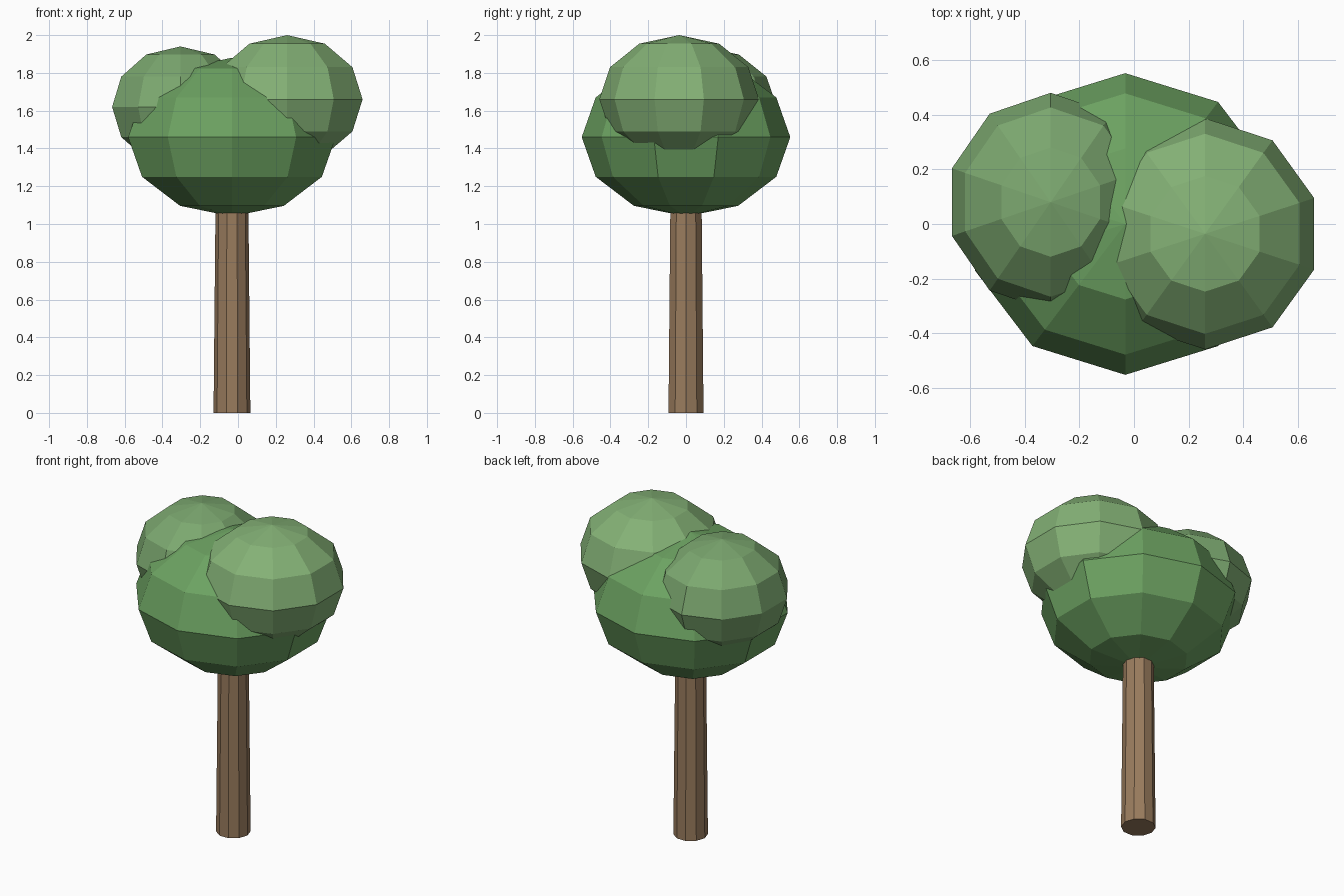
import bpy

if "Cube" in bpy.data.objects:
    bpy.data.objects.remove(bpy.data.objects["Cube"])

def paint(obj, name, rgb):
    mat = bpy.data.materials.get(name) or bpy.data.materials.new(name)
    mat.diffuse_color = (*rgb, 1)
    mat.use_nodes = True
    mat.node_tree.nodes["Principled BSDF"].inputs["Base Color"].default_value = mat.diffuse_color
    obj.data.materials.append(mat)

# Trunk: tapered ten-sided column, sunk into the canopy
HEIGHT = 1.2
bpy.ops.mesh.primitive_cone_add(vertices=10, radius1=0.0975, radius2=0.086,
                                depth=HEIGHT, location=(-0.032, 0, HEIGHT / 2),
                                rotation=(0, 0, 1.5707963))
trunk = bpy.context.object
trunk.name = "trunk"
paint(trunk, "bark", (0.32, 0.20, 0.11))

# Canopy: overlapping low-poly foliage clumps (name, centre, radii, colour)
clumps = [
    ("main_foliage", (-0.032, 0, 1.46), (0.578, 0.552, 0.42), "dark_leaves", (0.15, 0.36, 0.12)),
    ("right_foliage", (0.26, -0.036, 1.66), (0.42, 0.423, 0.34), "light_leaves", (0.23, 0.44, 0.18)),
    ("left_foliage", (-0.305, 0.08, 1.62), (0.38, 0.40, 0.32), "mid_leaves", (0.20, 0.39, 0.16)),
]
for name, centre, radii, mat_name, rgb in clumps:
    bpy.ops.mesh.primitive_uv_sphere_add(segments=10, ring_count=6, radius=1, location=centre)
    clump = bpy.context.object
    clump.name = name
    clump.scale = radii
    paint(clump, mat_name, rgb)
